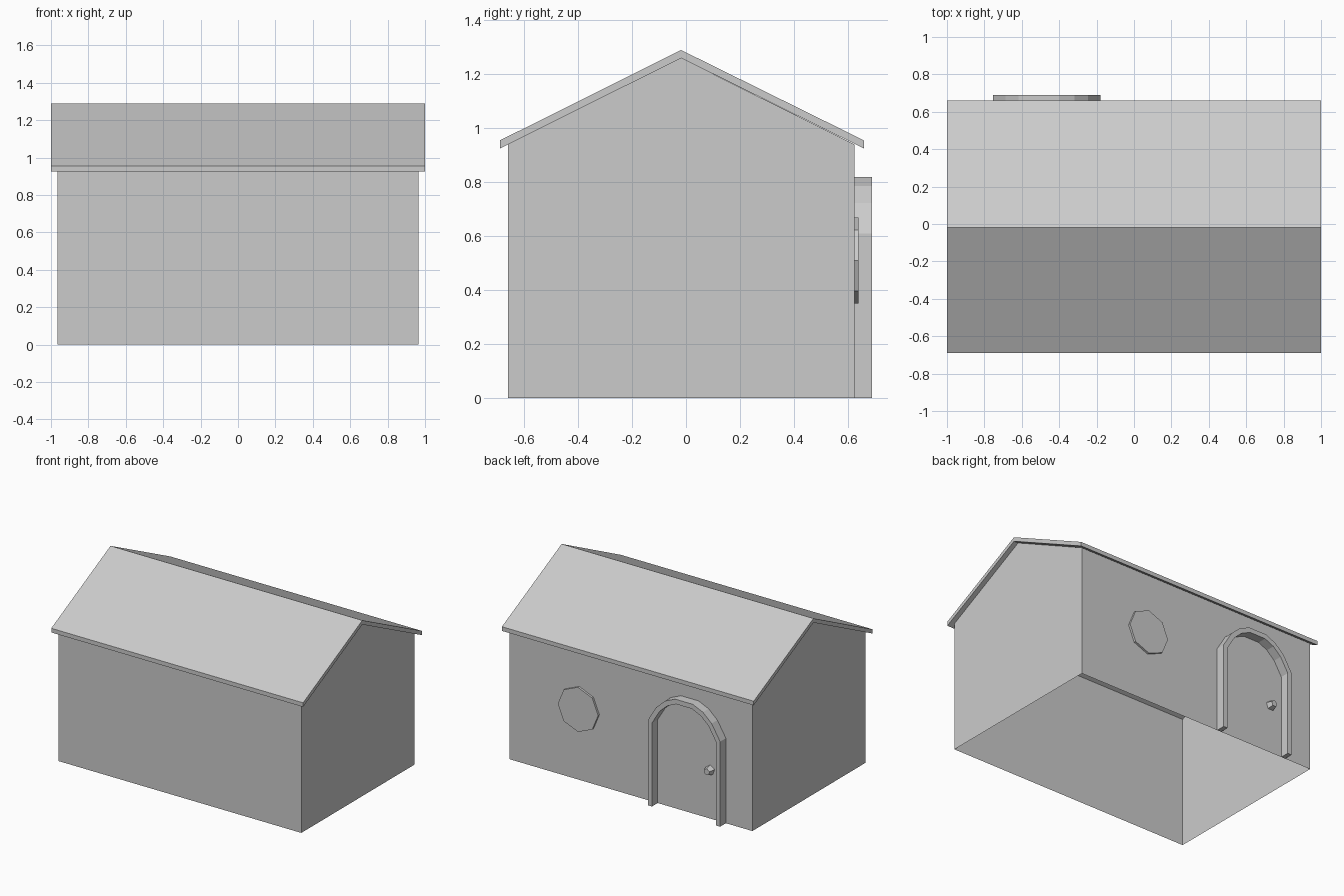
import bpy, bmesh, math
from mathutils import Vector

if "Cube" in bpy.data.objects:
    bpy.data.objects.remove(bpy.data.objects["Cube"])

RIDGE_Y = -0.018


def finish(name, bm):
    mesh = bpy.data.meshes.new(name)
    bm.to_mesh(mesh)
    bm.free()
    obj = bpy.data.objects.new(name, mesh)
    bpy.context.collection.objects.link(obj)
    return obj


def extrude_outline(name, points, direction):
    """Closed solid: a flat outline swept along a direction."""
    bm = bmesh.new()
    face = bm.faces.new([bm.verts.new(p) for p in points])
    ret = bmesh.ops.extrude_face_region(bm, geom=[face], use_keep_orig=True)
    moved = [g for g in ret["geom"] if isinstance(g, bmesh.types.BMVert)]
    bmesh.ops.translate(bm, verts=moved, vec=Vector(direction))
    bmesh.ops.recalc_face_normals(bm, faces=bm.faces)
    return finish(name, bm)


def tapered_disc(name, sides, r_back, r_front, x, z, y0, y1, turn):
    """Polygonal disc facing +y, between two depths."""
    bm = bmesh.new()
    rings = []
    for r, y in ((r_back, y0), (r_front, y1)):
        angles = [turn + k * math.tau / sides for k in range(sides)]
        rings.append([bm.verts.new((x + r * math.cos(a), y, z + r * math.sin(a)))
                      for a in angles])
    for ring in rings:
        bm.faces.new(ring)
    for k in range(sides):
        n = (k + 1) % sides
        bm.faces.new((rings[0][k], rings[0][n], rings[1][n], rings[1][k]))
    bmesh.ops.recalc_face_normals(bm, faces=bm.faces)
    return finish(name, bm)


# Walls: thin shell, open underneath and under the roof
bm = bmesh.new()
gable = [(-0.66, 0), (0.625, 0), (0.625, 0.94), (RIDGE_Y, 1.26), (-0.66, 0.94)]
left, right = [[bm.verts.new((x, y, z)) for y, z in gable] for x in (-0.965, 0.965)]
bm.faces.new(left)
bm.faces.new(right)
for a, b in ((1, 2), (4, 0)):
    bm.faces.new((left[a], left[b], right[b], right[a]))
bmesh.ops.recalc_face_normals(bm, faces=bm.faces)
finish("walls", bm)

# Roof: folded slab overhanging all sides
roof = [(-0.69, 0.925), (RIDGE_Y, 1.26), (0.66, 0.925),
        (0.66, 0.955), (RIDGE_Y, 1.29), (-0.69, 0.955)]
extrude_outline("roof", [(-1, y, z) for y, z in roof], (2, 0, 0))

# Door frame: arched band standing out from the back wall
DOOR_X, ARC_Z, BAND = -0.467, 0.518, 0.035
half = [(0.2875, 0.61), (0.22, 0.722), (0.15, 0.785), (0.07, 0.82)]
outer = half + [(-x, z) for x, z in reversed(half)]
inner = []
for x, z in outer:
    d = Vector((x, z - ARC_Z)).normalized() * BAND
    inner.append((x - d.x, z - d.y))
outer = [(outer[0][0], 0)] + outer + [(outer[-1][0], 0)]
inner = [(inner[0][0], 0)] + inner + [(inner[-1][0], 0)]
outline = outer + inner[::-1]
extrude_outline("door_frame", [(DOOR_X + x, 0.625, z) for x, z in outline], (0, 0.065, 0))

# Door knob and eight-sided window
tapered_disc("door_knob", 5, 0.036, 0.024, -0.63, 0.35, 0.625, 0.665, math.pi / 2)
tapered_disc("window", 8, 0.16, 0.16, 0.41, 0.51, 0.625, 0.64, 0)
